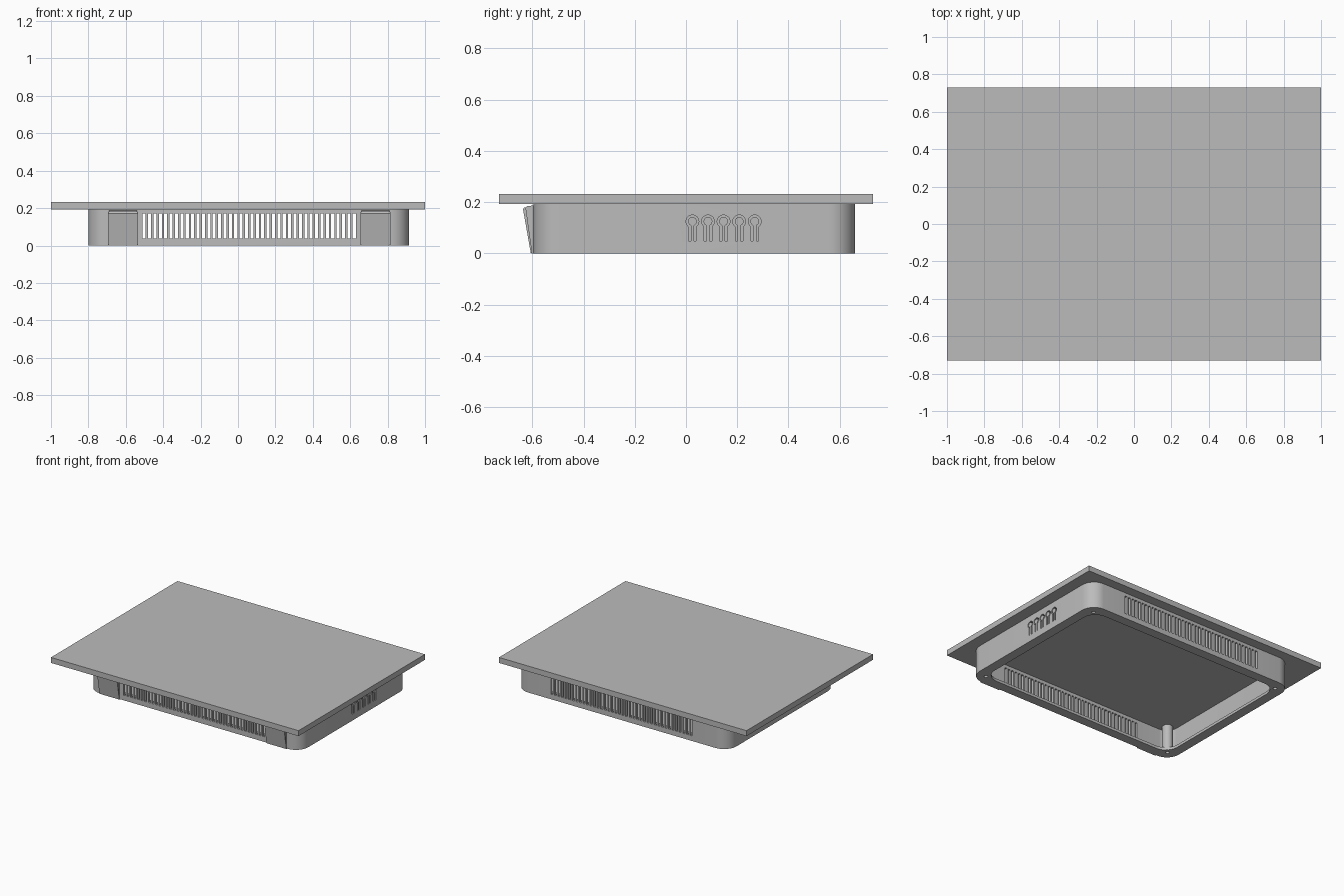
import bpy, bmesh, math

if "Cube" in bpy.data.objects:
    bpy.data.objects.remove(bpy.data.objects["Cube"])

grey = bpy.data.materials.new("casing_grey")
grey.diffuse_color = (0.5, 0.5, 0.5, 1)
grey.use_nodes = True
grey.node_tree.nodes["Principled BSDF"].inputs["Base Color"].default_value = grey.diffuse_color

X0, X1, Y0, Y1, TOP = -0.80, 0.915, -0.595, 0.66, 0.193


def finish(name, bm, smooth=False):
    bmesh.ops.recalc_face_normals(bm, faces=bm.faces)
    me = bpy.data.meshes.new(name)
    bm.to_mesh(me)
    bm.free()
    ob = bpy.data.objects.new(name, me)
    bpy.context.collection.objects.link(ob)
    me.materials.append(grey)
    if smooth:
        shade(ob)
    return ob


def shade(ob):
    bpy.ops.object.select_all(action='DESELECT')
    ob.select_set(True)
    bpy.context.view_layer.objects.active = ob
    bpy.ops.object.shade_smooth_by_angle(angle=math.radians(30))


def add_box(bm, x0, x1, y0, y1, z0, z1):
    r = bmesh.ops.create_cube(bm, size=1)
    for v in r['verts']:
        v.co = ((x0 + x1) / 2 + v.co.x * (x1 - x0),
                (y0 + y1) / 2 + v.co.y * (y1 - y0),
                (z0 + z1) / 2 + v.co.z * (z1 - z0))


def add_prism(bm, pts, x0, x1):
    """Extrude a (y, z) outline along x."""
    a = [bm.verts.new((x0, y, z)) for y, z in pts]
    b = [bm.verts.new((x1, y, z)) for y, z in pts]
    bm.faces.new(a)
    bm.faces.new(b[::-1])
    for i in range(len(pts)):
        j = (i + 1) % len(pts)
        bm.faces.new((a[i], b[i], b[j], a[j]))


def add_cylinder(bm, x, y, z0, z1, r, n=24):
    res = bmesh.ops.create_cone(bm, cap_ends=True, segments=n,
                                radius1=r, radius2=r, depth=z1 - z0)
    bmesh.ops.translate(bm, verts=res['verts'], vec=(x, y, (z0 + z1) / 2))


def rounded_loop(bm, inset, r, z, n=10):
    corners = [(X1, Y1, -1, -1), (X0, Y1, 1, -1), (X0, Y0, 1, 1), (X1, Y0, -1, 1)]
    out = []
    for k, (x, y, sx, sy) in enumerate(corners):
        for i in range(n + 1):
            a = math.pi / 2 * (k + i / n)
            out.append(bm.verts.new((x + sx * (inset + r) + r * math.cos(a),
                                     y + sy * (inset + r) + r * math.sin(a), z)))
    return out


def cut(ob, cutter):
    m = ob.modifiers.new("cut", 'BOOLEAN')
    m.operation, m.solver, m.object = 'DIFFERENCE', 'EXACT', cutter
    bpy.context.view_layer.objects.active = ob
    bpy.ops.object.modifier_apply(modifier=m.name)


# Flat top panel
bm = bmesh.new()
add_box(bm, -1, 1, -0.73, 0.73, TOP, 0.233)
finish("top_panel", bm)

# Hollow rear housing: thin rounded wall with an inward lip at the bottom
bm = bmesh.new()
loops = [rounded_loop(bm, *p) for p in (
    (0, 0.1, 0), (0, 0.1, TOP), (0.02, 0.08, TOP),
    (0.02, 0.08, 0.02), (0.07, 0.1, 0.02), (0.07, 0.1, 0))]
for k, a in enumerate(loops):
    b = loops[(k + 1) % len(loops)]
    for i in range(len(a)):
        j = (i + 1) % len(a)
        bm.faces.new((a[i], a[j], b[j], b[i]))
housing = finish("housing", bm)

# Screw posts in the corners
POSTS = [(x, y) for x in (X0 + 0.075, X1 - 0.075) for y in (Y0 + 0.075, Y1 - 0.075)]
bm = bmesh.new()
for x, y in POSTS:
    add_cylinder(bm, x, y, 0.001, TOP, 0.036)
posts = finish("screw_posts", bm)

# Cutter: vent slots through the front and back walls
bm = bmesh.new()
COUNT, START, END, WIDTH = 40, -0.51, 0.63, 0.0165
for i in range(COUNT):
    x = START + (END - START - WIDTH) * i / (COUNT - 1)
    add_box(bm, x, x + WIDTH, -0.8, 0.8, 0.037, 0.17)
vents = finish("vent_cutter", bm)

# Cutter: keyhole shaped slits around the cable tabs on the right wall
bm = bmesh.new()


def keyhole_side(r, half, zc, zb):
    """Open keyhole outline from the left foot over the head to the right foot."""
    a0 = -math.pi / 2 - math.asin(half / r)
    a1 = -math.pi / 2 + math.asin(half / r) - 2 * math.pi
    arc = [(r * math.cos(a0 + (a1 - a0) * i / 20),
            zc + r * math.sin(a0 + (a1 - a0) * i / 20)) for i in range(21)]
    return [(-half, zb)] + arc + [(half, zb)]


outline = keyhole_side(0.025, 0.015, 0.125, 0.048) + \
    keyhole_side(0.017, 0.006, 0.125, 0.048)[::-1]
for k in range(5):
    yc = 0.025 + 0.0608 * k
    add_prism(bm, [(yc + y, z) for y, z in outline], X1 - 0.05, X1 + 0.05)
tabs = finish("tab_cutter", bm)

# Cutter: screw holes
bm = bmesh.new()
for x, y in POSTS:
    add_cylinder(bm, x, y, -0.05, 0.1, 0.013, 16)
holes = finish("hole_cutter", bm)

for c in (vents, tabs, holes):
    cut(housing, c)
cut(posts, holes)
for c in (vents, tabs, holes):
    bpy.data.objects.remove(c)
shade(housing)
shade(posts)

# Slanted wedge clips on the front wall
for name, x0, x1 in (("left_clip", -0.695, -0.535), ("right_clip", 0.655, 0.815)):
    bm = bmesh.new()
    add_prism(bm, [(-0.59, 0), (-0.602, 0), (-0.629, 0.176), (-0.622, 0.184),
                   (-0.59, 0.188)], x0 + 0.006, x1 - 0.006)
    add_prism(bm, [(-0.600, 0.002), (-0.606, 0.002), (-0.636, 0.172),
                   (-0.632, 0.18), (-0.625, 0.18)], x0, x1)
    finish(name, bm)
